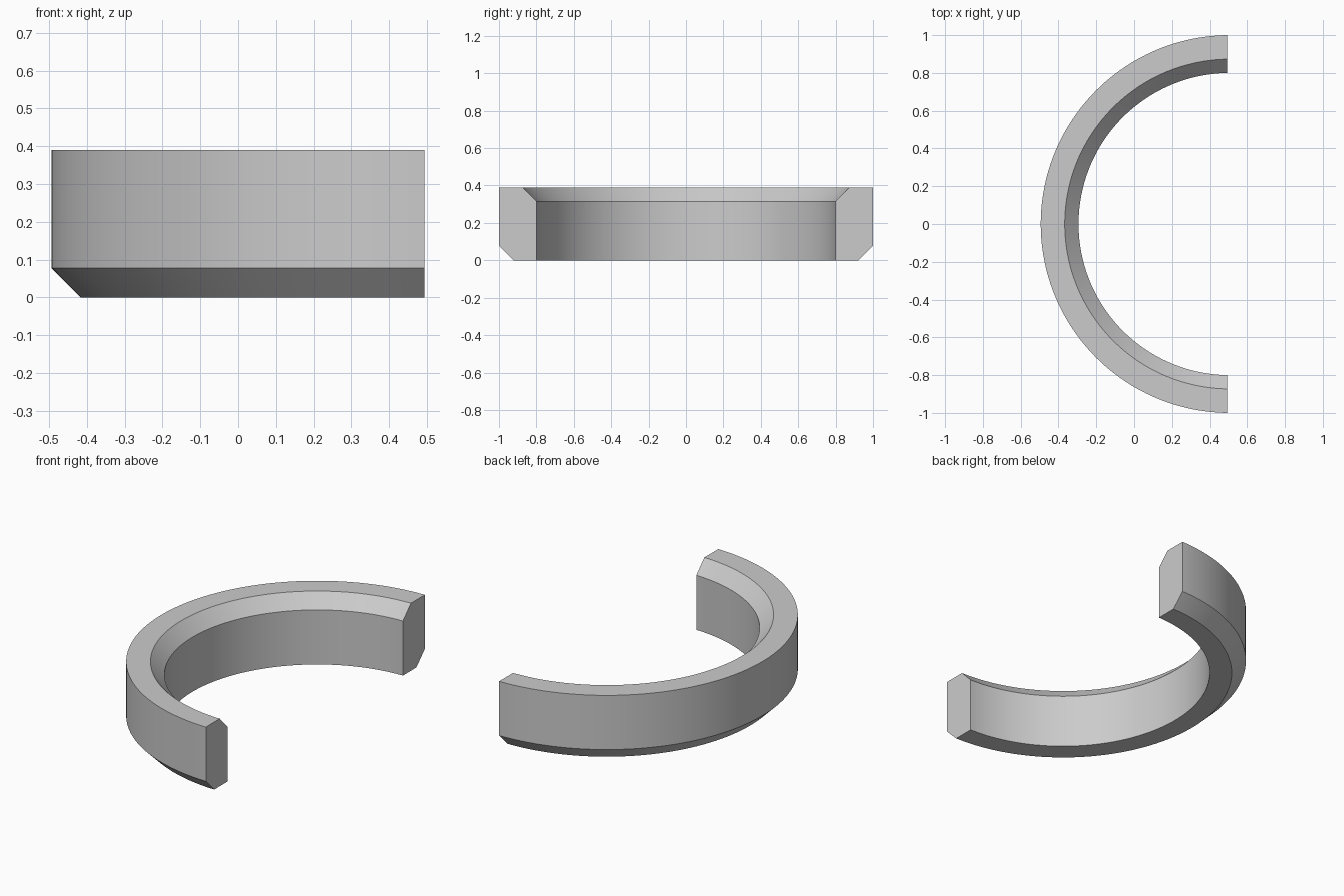
import bpy, bmesh, math
from mathutils import Matrix, Vector

cube = bpy.data.objects.get("Cube")
if cube:
    bpy.data.objects.remove(cube, do_unlink=True)

CENTRE_X = 0.506   # axis of the ring
CUT_X = 0.494      # plane of the two flat ends
HEIGHT = 0.39
OUTER, INNER = 1.0, 0.8
CHAMFER = 0.077
STEPS = 96

grey = bpy.data.materials.new("light grey")
grey.use_nodes = True
colour = (0.6, 0.6, 0.6, 1)
grey.diffuse_color = colour
grey.node_tree.nodes["Principled BSDF"].inputs["Base Color"].default_value = colour

# Cross-section: chamfered at the outer bottom and inner top
profile = [(INNER, 0), (OUTER - CHAMFER, 0), (OUTER, CHAMFER),
           (OUTER, HEIGHT), (INNER + 0.073, HEIGHT), (INNER, HEIGHT - 0.075)]

# Sweep the section around a full circle
bm = bmesh.new()
rings = []
for i in range(STEPS * 2):
    a = math.pi * i / STEPS
    rings.append([bm.verts.new((CENTRE_X + r * math.cos(a), r * math.sin(a), z))
                  for r, z in profile])
n = len(profile)
for i, ring in enumerate(rings):
    after = rings[(i + 1) % len(rings)]
    for j in range(n):
        k = (j + 1) % n
        bm.faces.new((ring[j], after[j], after[k], ring[k]))

# Cut to just under half and cap the flat ends
cut = bmesh.ops.bisect_plane(bm, geom=bm.verts[:] + bm.edges[:] + bm.faces[:],
                             plane_co=(CUT_X, 0, 0), plane_no=(1, 0, 0), clear_outer=True)
edges = [e for e in cut["geom_cut"] if isinstance(e, bmesh.types.BMEdge)]
for side in (-1, 1):
    bmesh.ops.holes_fill(bm, edges=[e for e in edges if e.verts[0].co.y * side > 0], sides=0)
bmesh.ops.recalc_face_normals(bm, faces=bm.faces[:])

mesh = bpy.data.meshes.new("half_ring")
bm.to_mesh(mesh)
bm.free()
mesh.materials.append(grey)
half_ring = bpy.data.objects.new("half_ring", mesh)
bpy.context.collection.objects.link(half_ring)

# Smooth curved walls, crisp edges
bpy.context.view_layer.objects.active = half_ring
half_ring.select_set(True)
bpy.ops.object.shade_smooth_by_angle(angle=math.radians(30))
